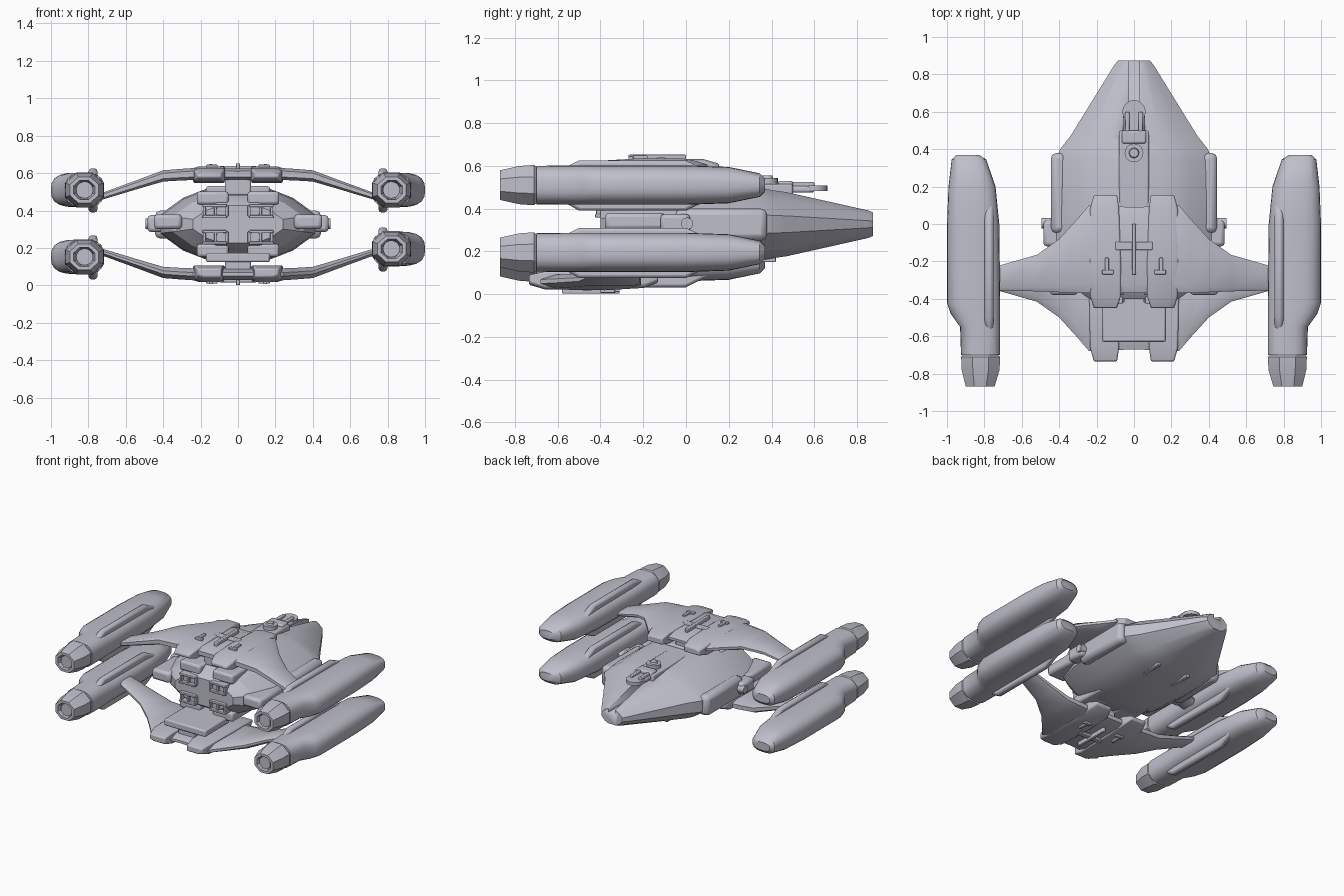
import bpy, bmesh, math
from mathutils import Matrix, Vector

cube = bpy.data.objects.get("Cube")
if cube:
    bpy.data.objects.remove(cube, do_unlink=True)

grey = bpy.data.materials.new("pale grey")
grey.use_nodes = True
grey.diffuse_color = (0.52, 0.52, 0.6, 1)
grey.node_tree.nodes["Principled BSDF"].inputs["Base Color"].default_value = grey.diffuse_color

MID = 0.327      # height of the horizontal mirror plane
WING_Y = -0.29   # fore-aft centre of the wings


def finish(name, bm, angle=30, bevel=0, flip=False):
    """Turn a bmesh into a shaded object; flip turns it half round the wing axis."""
    if flip:
        pivot = Matrix.Translation((0, WING_Y, MID))
        bm.transform(pivot @ Matrix.Rotation(math.pi, 4, 'X') @ pivot.inverted())
    bmesh.ops.recalc_face_normals(bm, faces=bm.faces)
    mesh = bpy.data.meshes.new(name)
    bm.to_mesh(mesh)
    bm.free()
    ob = bpy.data.objects.new(name, mesh)
    bpy.context.collection.objects.link(ob)
    mesh.materials.append(grey)
    if bevel:
        mod = ob.modifiers.new("bevel", 'BEVEL')
        mod.width, mod.segments = bevel, 2
    bpy.ops.object.select_all(action='DESELECT')
    ob.select_set(True)
    bpy.context.view_layer.objects.active = ob
    bpy.ops.object.shade_smooth_by_angle(angle=math.radians(angle))
    return ob


def loft(rings):
    """Skin a list of equal closed rings and cap the ends."""
    bm = bmesh.new()
    rows = [[bm.verts.new(p) for p in ring] for ring in rings]
    n = len(rows[0])
    for a, b in zip(rows, rows[1:]):
        for i in range(n):
            bm.faces.new((a[i], a[(i + 1) % n], b[(i + 1) % n], b[i]))
    bm.faces.new(rows[0])
    bm.faces.new(rows[-1])
    return bm


def box(name, x, y, z, bevel=0.01, flip=False):
    bm = bmesh.new()
    bmesh.ops.create_cube(bm, size=1)
    for v in bm.verts:
        v.co = [lo + (c + 0.5) * (hi - lo) for c, (lo, hi) in zip(v.co, (x, y, z))]
    return finish(name, bm, bevel=bevel, flip=flip)


def cylinder(name, centre, radius, depth, axis='Z', sides=20, top=1.0):
    bm = bmesh.new()
    bmesh.ops.create_cone(bm, cap_ends=True, segments=sides, radius1=radius,
                          radius2=radius * top, depth=depth)
    if axis != 'Z':
        bm.transform(Matrix.Rotation(math.pi / 2, 4, 'Y' if axis == 'X' else 'X'))
    bm.transform(Matrix.Translation(centre))
    return finish(name, bm)


def side(x, s):
    return tuple(sorted((x[0] * s, x[1] * s)))


# Hull: faceted sections from the blunt front to the narrow tail
quarter = [(0.4, 1), (0.7, 0.74), (1, 0.26)]
outline = (quarter + [(x, -z) for x, z in reversed(quarter)]
           + [(-x, -z) for x, z in quarter] + [(-x, z) for x, z in reversed(quarter)])
hull_rows = [(-0.40, 0.24, 0.10), (-0.32, 0.35, 0.155), (-0.15, 0.41, 0.185),
             (0.05, 0.42, 0.19), (0.34, 0.42, 0.17), (0.40, 0.395, 0.16),
             (0.47, 0.34, 0.15), (0.85, 0.105, 0.065), (0.875, 0.085, 0.055)]
hull = finish("hull", loft([[(w * x, y, MID + h * z) for x, z in outline]
                            for y, w, h in hull_rows]), 25)
groove = box("tail_groove_cutter", (-0.027, 0.027), (0.4, 1), (0.355, 0.6), 0)
groove.hide_render = True
groove.hide_set(True)
cut = hull.modifiers.new("groove", 'BOOLEAN')
cut.operation, cut.object, cut.solver = 'DIFFERENCE', groove, 'EXACT'

# Dorsal spine and turret
box("spine", (-0.08, 0.08), (0.0, 0.5), (0.44, 0.515))
cylinder("turret_ring", (0, 0.38, 0.525), 0.05, 0.035)
cylinder("turret_cap", (0, 0.38, 0.54), 0.033, 0.03, top=0.7)
box("turret_bar", (-0.065, 0.065), (0.43, 0.50), (0.48, 0.53))
cylinder("turret_head", (0, 0.60, 0.495), 0.062, 0.025)
box("turret_neck", (-0.058, 0.058), (0.48, 0.6), (0.475, 0.505))
for s in (-1, 1):
    box("turret_barrel", side((0.025, 0.047), s), (0.45, 0.6), (0.49, 0.525), 0.006)

# Hull side pods and front windows
for s in (-1, 1):
    box("side_pod", side((0.34, 0.485), s), (-0.12, 0.02), (0.285, 0.375), 0.02)
    box("side_pod_front", side((0.3, 0.45), s), (-0.38, -0.1), (0.30, 0.38), 0.02)
    cylinder("side_nub", (0.46 * s, 0.005, 0.33), 0.028, 0.07, 'X')
    box("shoulder_fairing", side((0.36, 0.445), s), (-0.05, 0.38), (0.25, 0.40), 0.03)
    for zc in (MID + 0.07, MID - 0.07):
        for dz in (-0.03, 0.03):
            box("window_rail", side((0.06, 0.19), s), (-0.425, -0.35),
                (zc + dz - 0.008, zc + dz + 0.008), 0.004)
        for x in (0.06, 0.12, 0.18):
            box("window_post", side((x - 0.008, x + 0.008), s), (-0.42, -0.35),
                (zc - 0.03, zc + 0.03), 0.003)
    for zc in (MID + 0.14, MID - 0.14):
        box("brow_block", side((0.05, 0.22), s), (-0.38, -0.1), (zc - 0.035, zc + 0.035), 0.015)
    box("belly_slot", side((0.11, 0.14), s), (0.2, 0.42), (0.15, 0.19), 0.004)

# Wings: section per station is x, front y, rear y, height, half thickness
stations = [(0, -0.37, 0.09, 0.595, 0.03), (0.24, -0.37, 0.10, 0.595, 0.032),
            (0.30, -0.37, 0.03, 0.592, 0.031), (0.40, -0.365, -0.08, 0.585, 0.03),
            (0.52, -0.36, -0.165, 0.545, 0.025), (0.73, -0.355, -0.225, 0.475, 0.018)]
section = [(0, -0.5), (0, 0.5), (0.1, 1), (0.85, 1), (1, 0.3), (1, -0.3), (0.85, -1), (0.1, -1)]
stations = [(-x, *rest) for x, *rest in reversed(stations[1:])] + stations


def wing(prefix, flip):
    rings = [[(x, a + (b - a) * u, z + t * v) for u, v in section]
             for x, a, b, z, t in stations]
    finish(prefix + "_wing", loft(rings), 40, flip=flip)
    box(prefix + "_neck", (-0.07, 0.07), (-0.3, 0.03), (0.48, 0.58), flip=flip)
    box(prefix + "_neck_plate", (-0.17, 0.17), (-0.24, 0.05), (0.48, 0.53), flip=flip)
    # Centre ridge and cross-shaped plate
    box(prefix + "_ridge", (-0.012, 0.012), (-0.27, -0.0), (0.61, 0.652), 0.005, flip)
    box(prefix + "_cross_bar", (-0.1, 0.1), (-0.14, -0.095), (0.61, 0.638), 0.006, flip)
    for s in (-1, 1):
        # Raised armour block with a tapered front end
        rows = [(-0.45, 0.09, 0.215, 0.575, 0.60), (-0.385, 0.07, 0.235, 0.555, 0.625),
                (-0.2, 0.07, 0.24, 0.548, 0.636), (0.08, 0.08, 0.235, 0.548, 0.632),
                (0.155, 0.09, 0.215, 0.565, 0.61)]
        block = loft([[(a * s, y, lo), (b * s, y, lo), (b * s, y, hi - 0.01),
                       ((b - 0.03) * s, y, hi), (a * s, y, hi)] for y, a, b, lo, hi in rows])
        finish(prefix + "_block", block, bevel=0.008, flip=flip)
        box(prefix + "_bracket", side((0.11, 0.17), s), (-0.27, -0.245), (0.62, 0.645), 0.004, flip)
        box(prefix + "_bracket_arm", side((0.135, 0.155), s), (-0.25, -0.18), (0.62, 0.648), 0.004, flip)


wing("upper", False)
wing("lower", True)

# Engine pods: rounded body, ridge fin and eight-sided nozzle
pod_rows = [(0.37, 0.83, 0.95, 0.03), (0.345, 0.79, 0.975, 0.055), (0.2, 0.74, 0.992, 0.085),
            (0.0, 0.72, 1.0, 0.092), (-0.42, 0.715, 1.0, 0.092), (-0.48, 0.715, 0.98, 0.092),
            (-0.55, 0.715, 0.93, 0.092), (-0.7, 0.715, 0.925, 0.09)]
nozzle_rows = [(-0.69, 0.735, 0.905, 0.075), (-0.71, 0.715, 0.925, 0.095),
               (-0.78, 0.718, 0.922, 0.09), (-0.87, 0.745, 0.90, 0.07),
               (-0.87, 0.765, 0.88, 0.052), (-0.80, 0.785, 0.86, 0.036)]
fin_shape = [(-0.57, 0.08), (-0.5, 0.115), (0.0, 0.115), (0.12, 0.06),
             (0.12, -0.06), (0.0, -0.12), (-0.5, -0.12), (-0.57, -0.08)]


def ring(row, s, zc, sides, power):
    y, a, b, h = row
    pts = []
    for i in range(sides):
        t = 2 * math.pi * (i + 0.5) / sides
        c, d = math.cos(t), math.sin(t)
        k = (abs(c) ** power + abs(d) ** power) ** (-1 / power)
        # The inner flank is shallower than the outer crown
        pts.append((s * ((a + b) / 2 + (b - a) / 2 * c * k), y, zc + h * d * k))
    return pts


for label, s, zc in (("upper_left", 1, 0.51), ("upper_right", -1, 0.51),
                     ("lower_left", 1, 0.195), ("lower_right", -1, 0.152)):
    finish(label + "_pod", loft([ring(r, s, zc, 24, 2.8) for r in pod_rows]), 35)
    finish(label + "_nozzle", loft([ring(r, s, zc, 8, 4) for r in nozzle_rows]), 25)
    cylinder(label + "_exhaust", (0.82 * s, -0.825, zc), 0.045, 0.06, 'Y')
    fin = loft([[(x * s, y, zc + z) for y, z in fin_shape] for x in (0.752, 0.798)])
    finish(label + "_fin", fin, bevel=0.014)
